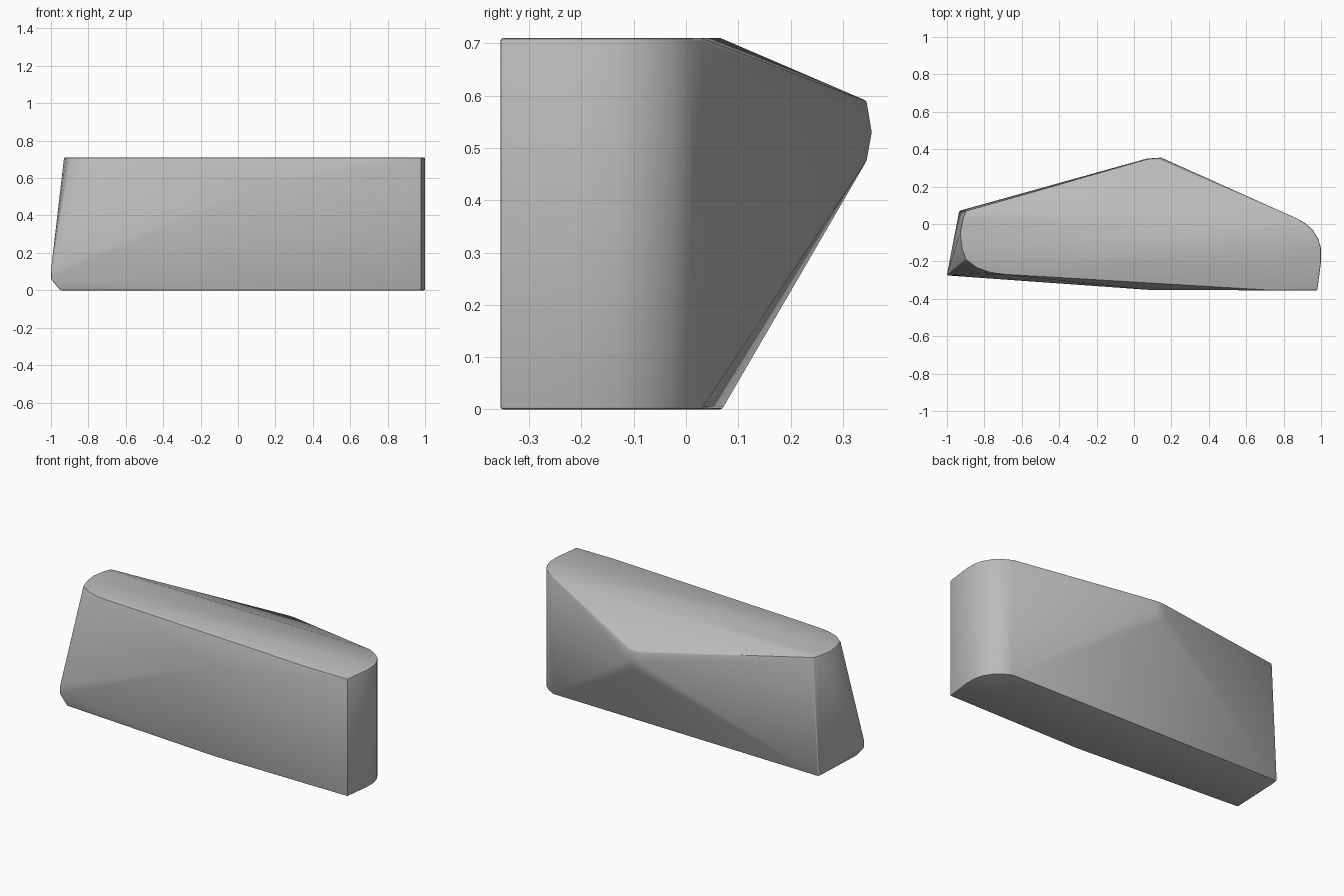
import bpy
import bmesh
from math import radians

if "Cube" in bpy.data.objects:
    bpy.data.objects.remove(bpy.data.objects["Cube"])

TOP = 0.71

# Rounded right end, the same outline at top and bottom
right_end = [(0.98, -0.355), (1.0, -0.2), (1.0, -0.13), (0.985, -0.08),
             (0.955, -0.03), (0.915, 0.005), (0.87, 0.03)]
points = [(x, y, z) for x, y in right_end for z in (0, TOP)]

# Rounded left end of the top face
points += [(x, y, TOP) for x, y in [
    (0.73, -0.355), (-0.7, -0.27), (-0.77, -0.26), (-0.84, -0.235),
    (-0.9, -0.19), (-0.92, -0.13), (-0.93, -0.05), (-0.915, 0.03), (-0.9, 0.07)]]

# Left back corner and chipped left front foot
points += [(-0.935, 0.07, 0), (-0.95, -0.275, 0),
           (-1.0, -0.275, 0.06), (-1.0, -0.275, 0.1)]

# Slight bulge of the front
points += [(0.1, -0.35, 0), (0.08, -0.352, 0.55)]

# Blunt peak of the back
points += [(0.07, 0.345, 0.59), (0.14, 0.345, 0.59), (0.07, 0.35, 0.53),
           (0.145, 0.355, 0.53), (0.1, 0.345, 0.475)]

# Stone block wrapped around the corner points
bm = bmesh.new()
for p in points:
    bm.verts.new(p)
hull = bmesh.ops.convex_hull(bm, input=bm.verts)
loose = [v for v in bm.verts if not v.link_faces]
bmesh.ops.delete(bm, geom=loose, context='VERTS')
bmesh.ops.dissolve_limit(bm, angle_limit=radians(0.5), verts=bm.verts, edges=bm.edges)
bmesh.ops.recalc_face_normals(bm, faces=bm.faces)
mesh = bpy.data.meshes.new("stone_block")
bm.to_mesh(mesh)
bm.free()
block = bpy.data.objects.new("stone_block", mesh)
bpy.context.collection.objects.link(block)

# Plain grey stone
grey = bpy.data.materials.new("stone_grey")
grey.use_nodes = True
colour = (0.5, 0.5, 0.5, 1)
grey.diffuse_color = colour
grey.node_tree.nodes["Principled BSDF"].inputs["Base Color"].default_value = colour
mesh.materials.append(grey)

# Soft worn edges, weighted so that the large faces stay flat
bpy.ops.object.select_all(action='DESELECT')
block.select_set(True)
bpy.context.view_layer.objects.active = block
bevel = block.modifiers.new("worn_edges", 'BEVEL')
bevel.width = 0.006
bevel.segments = 2
bevel.limit_method = 'ANGLE'
bevel.angle_limit = radians(30)
bpy.ops.object.modifier_apply(modifier=bevel.name)
bpy.ops.object.shade_smooth_by_angle(angle=radians(30))
